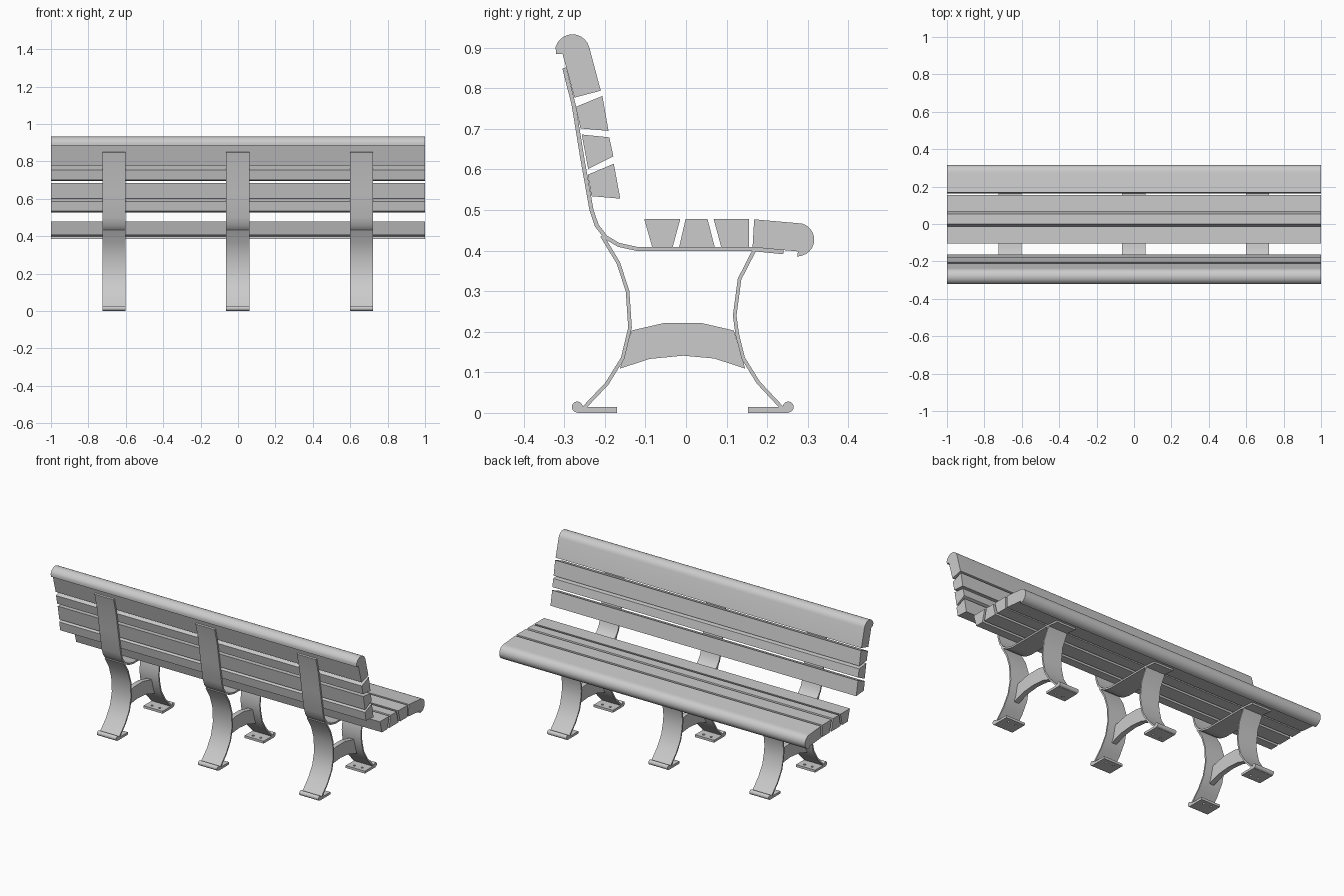
import bpy, bmesh, math
from mathutils import Vector

if "Cube" in bpy.data.objects:
    bpy.data.objects.remove(bpy.data.objects["Cube"], do_unlink=True)

grey = bpy.data.materials.new("plain_grey")
grey.use_nodes = True
COLOUR = (0.6, 0.6, 0.6, 1)
grey.diffuse_color = COLOUR
grey.node_tree.nodes["Principled BSDF"].inputs["Base Color"].default_value = COLOUR


def extrude(name, profile, width, x=0.0):
    """Extrude a (y, z) outline along x, centred on x."""
    bm = bmesh.new()
    face = bm.faces.new([bm.verts.new((x - width / 2, y, z)) for y, z in profile])
    new = bmesh.ops.extrude_face_region(bm, geom=[face])["geom"]
    verts = [g for g in new if isinstance(g, bmesh.types.BMVert)]
    bmesh.ops.translate(bm, verts=verts, vec=(width, 0, 0))
    bmesh.ops.recalc_face_normals(bm, faces=bm.faces)
    mesh = bpy.data.meshes.new(name)
    bm.to_mesh(mesh)
    bm.free()
    mesh.materials.append(grey)
    obj = bpy.data.objects.new(name, mesh)
    bpy.context.collection.objects.link(obj)
    bpy.ops.object.select_all(action="DESELECT")
    obj.select_set(True)
    bpy.context.view_layer.objects.active = obj
    bpy.ops.object.shade_smooth_by_angle(angle=math.radians(32))
    return obj


def ribbon(path, thick):
    """Outline of a strip of even thickness along a (y, z) path."""
    pts = [Vector(p) for p in path]
    left, right = [], []
    for i, p in enumerate(pts):
        d = (pts[min(i + 1, len(pts) - 1)] - pts[max(i - 1, 0)]).normalized()
        n = Vector((-d.y, d.x)) * thick / 2
        left.append(p + n)
        right.append(p - n)
    return left + right[::-1]


def arc(cy, cz, r, start, end, steps=10):
    angles = [math.radians(start + (end - start) * i / steps) for i in range(steps + 1)]
    return [(cy + r * math.cos(a), cz + r * math.sin(a)) for a in angles]


# Long slats
LENGTH = 2.0
slats = {
    "seat_slat_rear": [(-.103, .478), (-.014, .478), (-.033, .408), (-.083, .408)],
    "seat_slat_middle": [(-.001, .478), (.053, .478), (.071, .408), (-.017, .408)],
    "seat_slat_inner": [(.068, .478), (.155, .478), (.155, .408), (.087, .408)],
    "back_slat_lower": [(-.242, .587), (-.178, .614), (-.162, .528), (-.233, .534)],
    "back_slat_middle": [(-.257, .686), (-.189, .679), (-.179, .632), (-.241, .601)],
    "back_slat_upper": [(-.272, .754), (-.206, .781), (-.191, .695), (-.260, .701)],
    "seat_front_slat": [(.276, .398), (.164, .408), (.168, .477), (.27, .468)]
                       + arc(.275, .427, .041, 75, -75),
    "back_top_slat": [(-.304, .884), (-.275, .777), (-.210, .794)]
                     + arc(-.280, .890, .043, 15, 165) + [(-.320, .884)],
}
slats["seat_front_slat"].append((.274, .385))
for name, outline in slats.items():
    extrude(name, outline, LENGTH)

# Profiles shared by the three frames
back_strap = ribbon([(-.300, .85), (-.277, .76), (-.256, .63), (-.233, .50), (-.220, .462),
                     (-.198, .433), (-.166, .414), (-.12, .404), (.16, .404), (.24, .396)], .010)
rear_leg = ribbon([(-.207, .436), (-.167, .37), (-.144, .30), (-.138, .21),
                   (-.156, .135), (-.195, .072), (-.252, .012)], .009)
front_leg = ribbon([(.168, .400), (.132, .33), (.120, .24), (.126, .195),
                    (.141, .135), (.178, .075), (.237, .012)], .009)
brace = [(-.134, .203), (-.052, .222), (.036, .222), (.118, .203), (.146, .109),
         (.070, .134), (-.007, .141), (-.090, .133), (-.163, .109)]

# Frames
WIDTH = .125
for side, x in (("right", -.663), ("middle", -.002), ("left", .66)):
    extrude(side + "_back_strap", back_strap, WIDTH, x)
    extrude(side + "_rear_leg", rear_leg, WIDTH, x)
    extrude(side + "_front_leg", front_leg, WIDTH, x)
    extrude(side + "_brace", brace, .03, x)
    for end, roll_y, toe_y in (("rear", -.268, -.17), ("front", .252, .153)):
        extrude(f"{side}_{end}_foot_roll", arc(roll_y, .0145, .0135, 0, 337.5, 15), WIDTH, x)
        foot = extrude(f"{side}_{end}_foot_plate",
                       [(roll_y, 0), (toe_y, 0), (toe_y, .014), (roll_y, .014)], WIDTH, x)
        # Bolt holes through the foot
        inward = .028 if toe_y < 0 else -.028
        for dx in (-.025, .025):
            bpy.ops.mesh.primitive_cylinder_add(vertices=12, radius=.007, depth=.1,
                                                location=(x + dx, toe_y - inward, 0))
            cutter = bpy.context.object
            cutter.name = f"{side}_{end}_hole_cutter"
            cutter.data.materials.append(grey)
            cutter.hide_render = True
            cutter.hide_set(True)
            cut = foot.modifiers.new("bolt_hole", "BOOLEAN")
            cut.operation = "DIFFERENCE"
            cut.object = cutter
